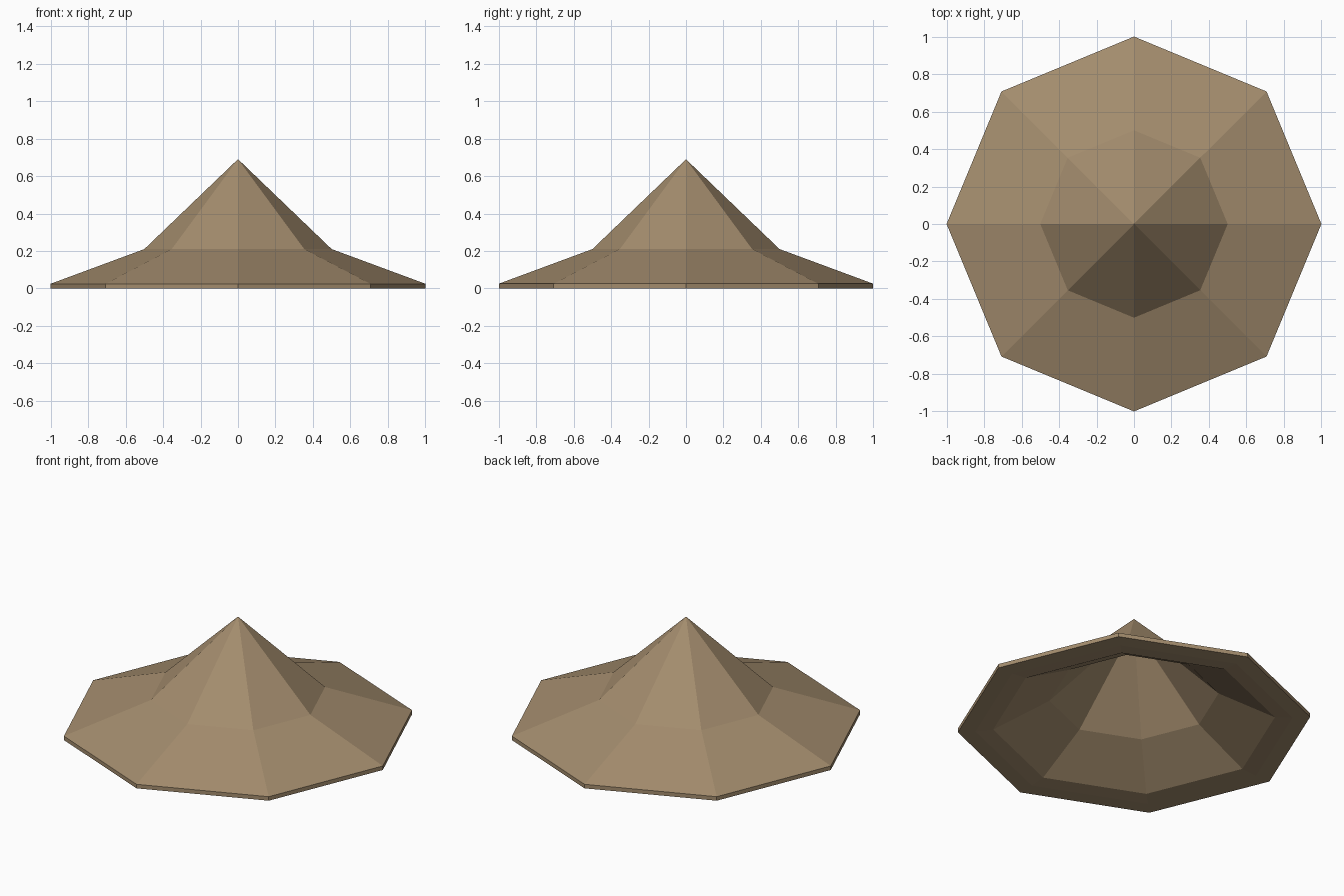
import bpy, bmesh, math

if "Cube" in bpy.data.objects:
    bpy.data.objects.remove(bpy.data.objects["Cube"])

SIDES = 8
# Closed half-profile (radius, height): outside from tip to rim, then back up the inside
PROFILE = [(0, 0.69), (0.5, 0.21), (1.0, 0.025), (1.0, 0.0),
           (0.90, 0.0), (0.80, 0.008), (0.48, 0.18), (0, 0.64)]

straw = bpy.data.materials.new("straw_brown")
straw.diffuse_color = (0.37, 0.265, 0.155, 1)
straw.use_nodes = True
straw.node_tree.nodes["Principled BSDF"].inputs["Base Color"].default_value = straw.diffuse_color


def lathe(name, profile, sides, material):
    """Spin a profile round z into flat faces; zero radius gives a single point."""
    bm = bmesh.new()
    rings = []
    for r, z in profile:
        if r == 0:
            rings.append([bm.verts.new((0, 0, z))] * sides)
        else:
            rings.append([bm.verts.new((r * math.cos(math.tau * i / sides),
                                        r * math.sin(math.tau * i / sides), z))
                          for i in range(sides)])
    for a, b in zip(rings, rings[1:]):
        for i in range(sides):
            j = (i + 1) % sides
            corners = list(dict.fromkeys((a[i], b[i], b[j], a[j])))
            bm.faces.new(corners)
    bmesh.ops.recalc_face_normals(bm, faces=bm.faces)
    mesh = bpy.data.meshes.new(name)
    bm.to_mesh(mesh)
    bm.free()
    mesh.materials.append(material)
    obj = bpy.data.objects.new(name, mesh)
    bpy.context.collection.objects.link(obj)
    return obj


# Hollow eight-sided hat with pointed crown and wide sloping brim
lathe("straw_hat", PROFILE, SIDES, straw)
